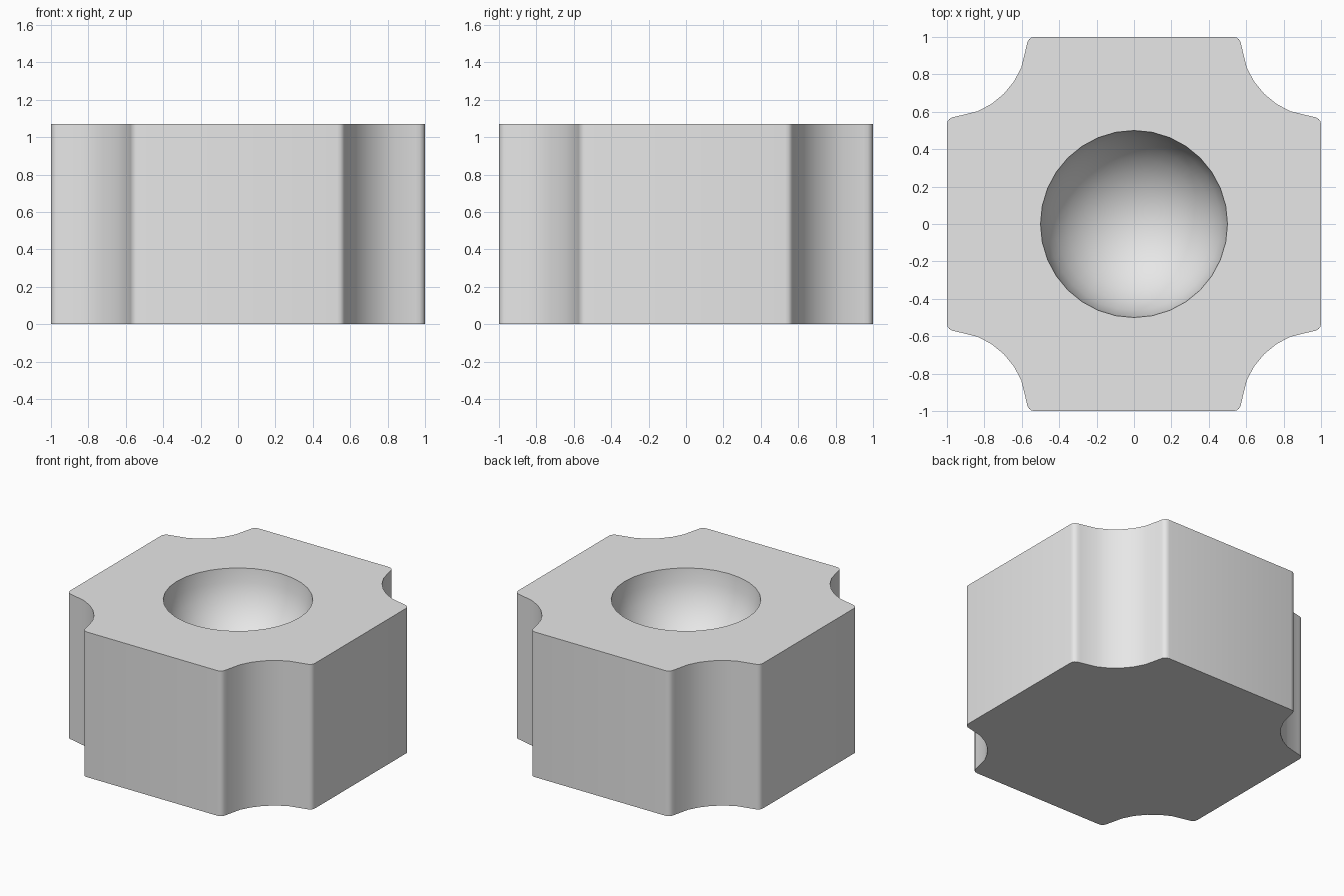
import bpy, bmesh
from math import sin, cos, pi, radians
from mathutils import Vector, Matrix

HEIGHT = 1.07
DISH_R = 0.5
NOTCH_R = 0.43

if "Cube" in bpy.data.objects:
    bpy.data.objects.remove(bpy.data.objects["Cube"], do_unlink=True)

# Plain grey material
grey = bpy.data.materials.new("light_grey")
grey.use_nodes = True
grey.diffuse_color = (0.8, 0.8, 0.8, 1)
grey.node_tree.nodes["Principled BSDF"].inputs["Base Color"].default_value = (0.8, 0.8, 0.8, 1)


def fillet(a, corner, b, steps=4):
    """Rounded corner from a to b."""
    a, corner, b = Vector(a), Vector(corner), Vector(b)
    return [a * (1 - t) ** 2 + corner * 2 * t * (1 - t) + b * t ** 2
            for t in (i / steps for i in range(steps + 1))]


def notch_corner():
    """One quadrant: fillet, scooped notch, fillet (clockwise from the +y side)."""
    start = fillet((0.53, 1), (0.57, 1), (0.575, 0.95))
    arc = [Vector((1 - NOTCH_R * cos(a), 1 - NOTCH_R * sin(a)))
           for a in (radians(22.5 + 11.25 * i) for i in range(5))]
    end = [Vector((p.y, p.x)) for p in reversed(start)]
    return start + arc + end


# Block outline: the notched corner repeated four times
outline = []
for k in range(4):
    turn = Matrix.Rotation(-k * pi / 2, 2)
    outline += [turn @ p for p in notch_corner()]

bm = bmesh.new()
low = [bm.verts.new((p.x, p.y, 0)) for p in outline]
high = [bm.verts.new((p.x, p.y, HEIGHT)) for p in outline]
bm.faces.new(low)
for i in range(len(low)):
    j = (i + 1) % len(low)
    bm.faces.new((low[i], low[j], high[j], high[i]))

# Round dish: quarter arc spun about z
arc = [bm.verts.new((DISH_R * sin(a), 0, HEIGHT - DISH_R * cos(a)))
       for a in (i * pi / 16 for i in range(9))]
edges = [bm.edges.new(pair) for pair in zip(arc, arc[1:])]
bmesh.ops.spin(bm, geom=arc + edges, cent=(0, 0, 0), axis=(0, 0, 1),
               angle=2 * pi, steps=32, use_merge=False)
bmesh.ops.remove_doubles(bm, verts=bm.verts[:], dist=0.0005)

# Top face between the outline and the dish rim
rim = [e for e in bm.edges if e.is_boundary
       and all(abs(v.co.z - HEIGHT) < 0.001 for v in e.verts)]
bmesh.ops.triangle_fill(bm, edges=rim, use_beauty=True, normal=(0, 0, 1))
bmesh.ops.recalc_face_normals(bm, faces=bm.faces[:])

mesh = bpy.data.meshes.new("notched_block")
bm.to_mesh(mesh)
bm.free()
mesh.materials.append(grey)
block = bpy.data.objects.new("notched_block", mesh)
bpy.context.collection.objects.link(block)

bpy.ops.object.select_all(action="DESELECT")
block.select_set(True)
bpy.context.view_layer.objects.active = block
bpy.ops.object.shade_smooth_by_angle(angle=radians(30))
